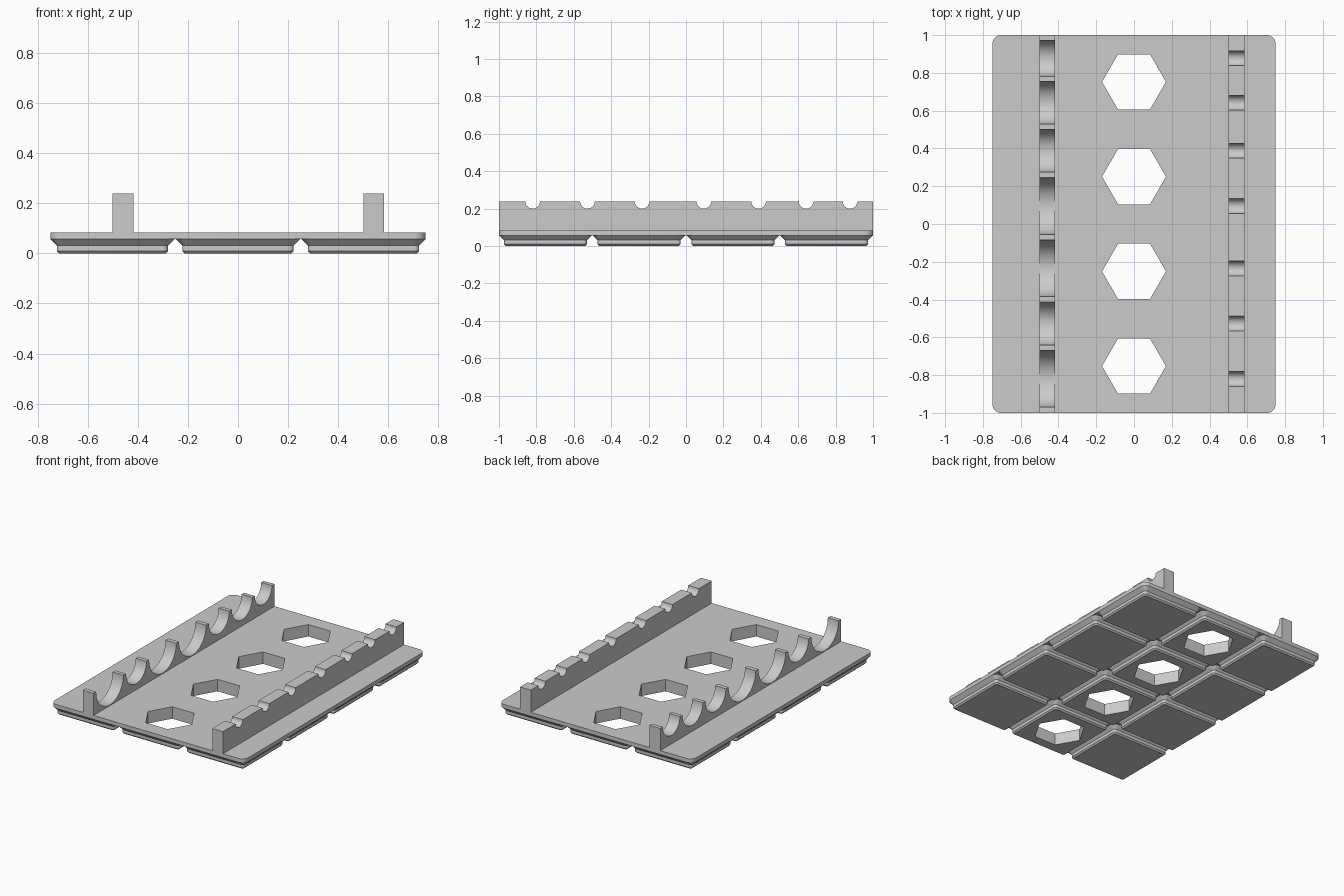
import bpy, bmesh, math

if "Cube" in bpy.data.objects:
    bpy.data.objects.remove(bpy.data.objects["Cube"], do_unlink=True)

U = 2 / 167.5               # one millimetre in model units
PITCH = 42 * U              # grid cell size
FLOOR, DECK, TOP = 4.75 * U, 7 * U, 20 * U

grey = bpy.data.materials.new("plain grey")
grey.use_nodes = True
COLOUR = (0.6, 0.6, 0.6, 1)
grey.diffuse_color = COLOUR
grey.node_tree.nodes["Principled BSDF"].inputs["Base Color"].default_value = COLOUR


def make(name, bm, location=(0, 0, 0)):
    bmesh.ops.recalc_face_normals(bm, faces=bm.faces)
    mesh = bpy.data.meshes.new(name)
    bm.to_mesh(mesh)
    bm.free()
    mesh.materials.append(grey)
    obj = bpy.data.objects.new(name, mesh)
    obj.location = location
    bpy.context.collection.objects.link(obj)
    return obj


def rounded_rect(hx, hy, r, steps=8):
    pts = []
    for q, (sx, sy) in enumerate([(1, 1), (-1, 1), (-1, -1), (1, -1)]):
        for i in range(steps + 1):
            a = math.pi / 2 * (q + i / steps)
            pts.append((sx * (hx - r) + r * math.cos(a), sy * (hy - r) + r * math.sin(a)))
    return pts


def loft(name, sections, location=(0, 0, 0)):
    """Skin a stack of rounded rectangles: (half x, half y, radius, z)."""
    bm = bmesh.new()
    rings = [[bm.verts.new((x, y, z)) for x, y in rounded_rect(hx, hy, r)]
             for hx, hy, r, z in sections]
    for low, high in zip(rings, rings[1:]):
        for i in range(len(low)):
            j = (i + 1) % len(low)
            bm.faces.new((low[i], low[j], high[j], high[i]))
    bm.faces.new(rings[0][::-1])
    bm.faces.new(rings[-1])
    return make(name, bm, location)


def smooth(obj):
    bpy.ops.object.select_all(action="DESELECT")
    obj.select_set(True)
    bpy.context.view_layer.objects.active = obj
    bpy.ops.object.shade_smooth_by_angle(angle=math.radians(25))


def cut_hexagon(obj, y):
    """Cut a six-sided through hole centred on x = 0."""
    bm = bmesh.new()
    bmesh.ops.create_cone(bm, cap_ends=True, segments=6, radius1=0.169, radius2=0.169, depth=1)
    # put two corners on the x axis
    for v in bm.verts:
        a = round((math.atan2(v.co.y, v.co.x) - math.pi / 2) / (math.pi / 3)) * math.pi / 3
        v.co.x, v.co.y = 0.169 * math.cos(a), 0.169 * math.sin(a)
    cutter = make("hole_cutter", bm, (0, y, 0))
    cutter.hide_render = True
    mod = obj.modifiers.new("hole", "BOOLEAN")
    mod.operation, mod.solver, mod.object = "DIFFERENCE", "EXACT", cutter
    bpy.ops.object.select_all(action="DESELECT")
    obj.select_set(True)
    bpy.context.view_layer.objects.active = obj
    bpy.ops.object.modifier_apply(modifier=mod.name)
    bpy.data.objects.remove(cutter, do_unlink=True)


rows = [(j - 1.5) * PITCH for j in range(4)]

# Deck plate with a row of holes
deck = loft("deck_plate", [(62.75 * U, 1, 3.75 * U, z) for z in (FLOOR, DECK)])
for y in rows:
    cut_hexagon(deck, y)
smooth(deck)

# Stepped feet under every grid cell; the middle column is pierced
foot_profile = [(17.8, 0.8, 0), (18.6, 1.6, 0.8), (18.6, 1.6, 2.6), (20.75, 3.75, 4.75)]
sections = [(h * U, h * U, r * U, z * U) for h, r, z in foot_profile]
for column, x in (("right", -PITCH), ("middle", 0), ("left", PITCH)):
    for n, y in enumerate(rows, 1):
        foot = loft(f"{column}_foot_{n}", sections, (x, y, 0))
        if column == "middle":
            bpy.context.view_layer.update()
            cut_hexagon(foot, y)
        smooth(foot)


# Holder rails with half-round notches along the top
def rail(name, x0, x1, notches, steps=24):
    outline = [(-1, DECK), (-1, TOP)]
    for y, r in notches:
        for i in range(steps + 1):
            a = math.pi * (1 + i / steps)
            outline.append((y + r * math.cos(a), TOP + r * math.sin(a)))
    outline += [(1, TOP), (1, DECK)]
    bm = bmesh.new()
    face = bm.faces.new([bm.verts.new((x0, y, z)) for y, z in outline])
    out = bmesh.ops.extrude_face_region(bm, geom=[face])
    for v in out["geom"]:
        if isinstance(v, bmesh.types.BMVert):
            v.co.x = x1
    smooth(make(name, bm))


centres = [-0.82, -0.527, -0.235, 0.095, 0.388, 0.642, 0.877]
radii = [0.15, 0.113, 0.15, 0.15, 0.113, 0.113, 0.095]
rail("right_wide_notch_rail", -0.501, -0.418, list(zip(centres, radii)))
rail("left_small_notch_rail", 0.501, 0.584, [(y, 0.039) for y in centres])
